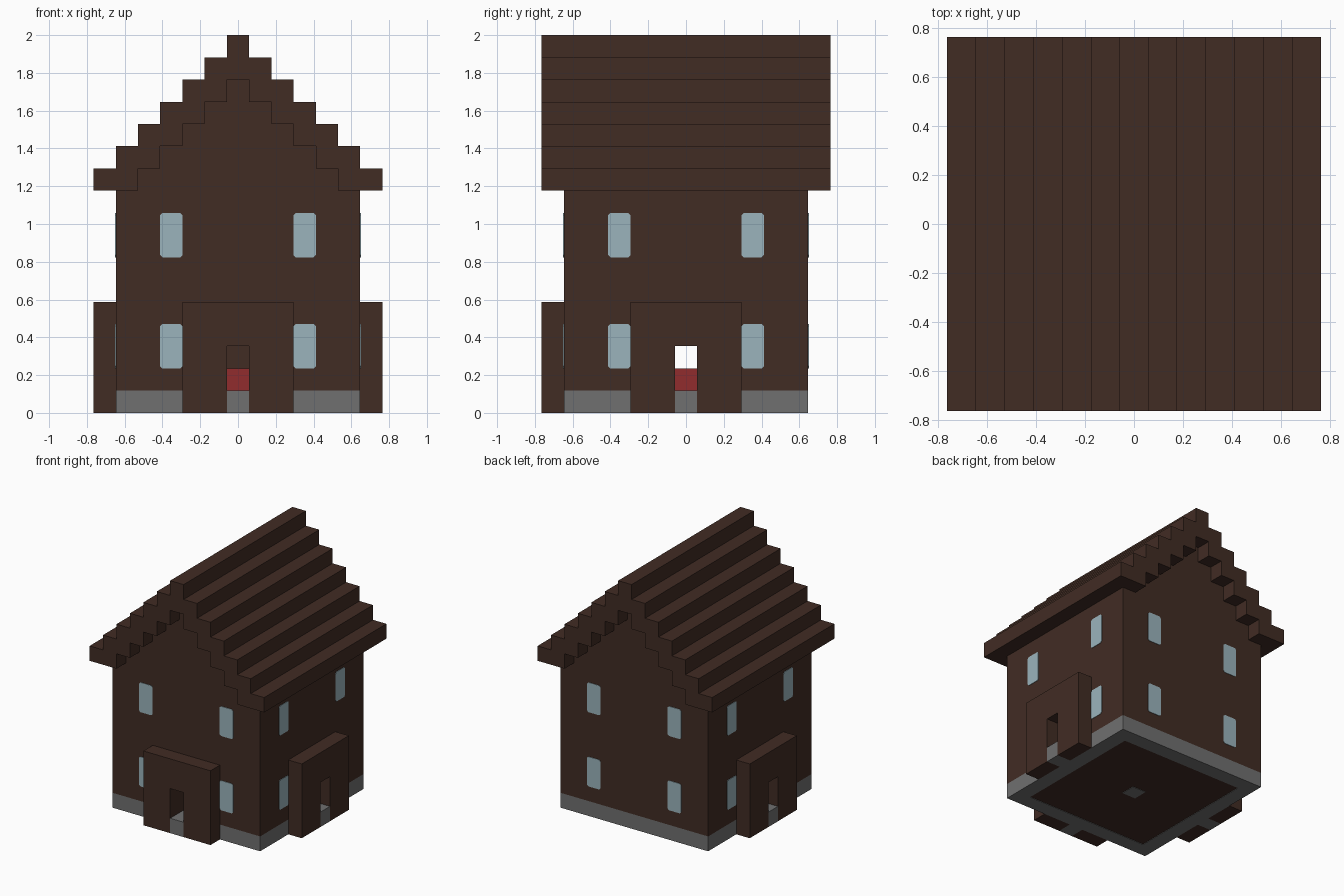
import bpy, bmesh
from math import radians
from mathutils import Matrix

if "Cube" in bpy.data.objects:
    bpy.data.objects.remove(bpy.data.objects["Cube"])

U = 2 / 17  # one block
SIDES = {"front": 0, "left": 90, "back": 180, "right": 270}


def material(name, r, g, b):
    m = bpy.data.materials.new(name)
    m.use_nodes = True
    m.diffuse_color = (r, g, b, 1)
    m.node_tree.nodes["Principled BSDF"].inputs["Base Color"].default_value = (r, g, b, 1)
    return m


WOOD = material("dark brown wood", 0.053, 0.025, 0.0176)
STONE = material("grey stone", 0.162, 0.162, 0.162)
GLASS = material("pale blue glass", 0.328, 0.456, 0.503)
RED = material("red", 0.283, 0.025, 0.027)


def prism(name, outline, near, far, mat, side="front"):
    """Extrude an (across, up) outline between two distances from the centre, facing one side."""
    bm = bmesh.new()
    face = bm.faces.new([bm.verts.new((a, -near, z)) for a, z in outline])
    new = bmesh.ops.extrude_face_region(bm, geom=[face])["geom"]
    moved = [v for v in new if isinstance(v, bmesh.types.BMVert)]
    bmesh.ops.translate(bm, verts=moved, vec=(0, near - far, 0))
    bm.transform(Matrix.Rotation(radians(SIDES[side]), 4, "Z") @ Matrix.Scale(U, 4))
    bmesh.ops.recalc_face_normals(bm, faces=bm.faces)
    mesh = bpy.data.meshes.new(name)
    bm.to_mesh(mesh)
    bm.free()
    mesh.materials.append(mat)
    ob = bpy.data.objects.new(name, mesh)
    bpy.context.collection.objects.link(ob)
    return ob


def rect(a0, a1, z0, z1):
    return [(a0, z0), (a1, z0), (a1, z1), (a0, z1)]


def mirrored(half):
    """Close a right-hand outline with its mirror image."""
    return half + [(-a, z) for a, z in reversed(half)]


def doorway(z0):
    """Right half of an outline's bottom, notched by the door opening."""
    return [(0.5, 3), (0.5, z0)]


def stairs(start, z, count):
    """Right half of a stepped gable edge, one block in for each block up."""
    points = []
    for i in range(count):
        points += [(start - i, z + i), (start - i, z + i + 1)]
    return points


def window(a, z):
    """Pane outline with clipped corners."""
    w, h, c = 0.5, 1, 0.1
    right = [(w - c, -h), (w, c - h), (w, h - c), (w - c, h)]
    return [(a + p, z + q) for p, q in mirrored(right)]


# Walls, foundation, porches and windows
for side in SIDES:
    gabled = side in ("front", "back")
    reach = 5.5 if gabled else 4.5
    prism(side + "_foundation", rect(-reach, reach, 0, 1), 4.5, 5.5, STONE, side)

    top = [(reach, 10)] + (stairs(4.5, 10, 5) if gabled else [])
    if side == "back":
        half = [(reach, 1)] + top
    else:
        half = doorway(1) + [(reach, 1)] + top
        porch = doorway(0) + [(2.5, 0), (2.5, 5)]
        prism(side + "_porch", mirrored(porch), 5.5, 6.5, WOOD, side)
        prism(side + "_door_step", rect(-0.5, 0.5, 0, 1), 5.5, 6.5, STONE, side)
    prism(side + "_wall", mirrored(half), 4.5, 5.5, WOOD, side)

    for a in (-3, 3):
        for level, z in (("lower", 3), ("upper", 8)):
            prism(f"{side}_{level}_window", window(a, z), 5.5, 5.53, GLASS, side)

# Stepped roof shell, hollow underneath
outer = stairs(6.5, 10, 7)
inner = stairs(4.5, 10, 5)
prism("roof", mirrored(inner[::-1] + outer), -6.5, 6.5, WOOD)

# Floor, its centre stone and the red block standing on it
prism("floor", rect(-4.5, 4.5, 0.03, 1), -4.5, 4.5, WOOD)
prism("centre_stone", rect(-0.5, 0.5, 0, 0.03), -0.5, 0.5, STONE)
prism("red_block", rect(-0.5, 0.5, 1, 2), -0.5, 0.5, RED)
